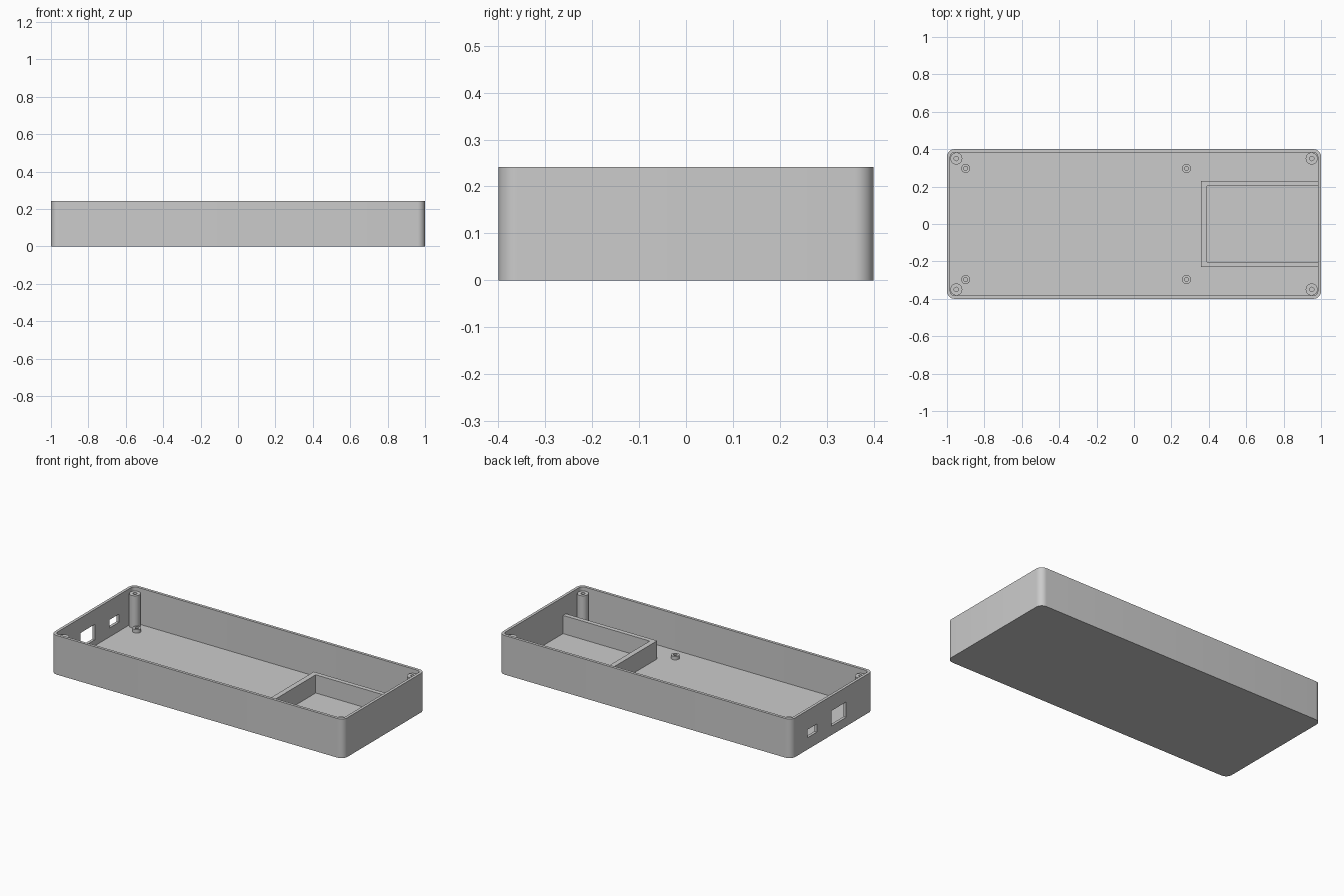
import bpy
import bmesh
from math import cos, sin, pi, radians

cube = bpy.data.objects.get("Cube")
if cube:
    bpy.data.objects.remove(cube, do_unlink=True)

LENGTH, WIDTH, HEIGHT = 2.0, 0.8, 0.242
WALL = 0.0175
CORNER = 0.04

grey = bpy.data.materials.new("plain_grey")
grey.use_nodes = True
colour = (0.6, 0.6, 0.6, 1)
grey.diffuse_color = colour
grey.node_tree.nodes["Principled BSDF"].inputs["Base Color"].default_value = colour


def finish(name, bm):
    """Turn a bmesh into a grey object with sharp edges kept."""
    bmesh.ops.recalc_face_normals(bm, faces=bm.faces)
    mesh = bpy.data.meshes.new(name)
    bm.to_mesh(mesh)
    bm.free()
    mesh.materials.append(grey)
    obj = bpy.data.objects.new(name, mesh)
    bpy.context.collection.objects.link(obj)
    return obj


def select_only(obj):
    bpy.ops.object.select_all(action="DESELECT")
    obj.select_set(True)
    bpy.context.view_layer.objects.active = obj


def smooth(obj):
    select_only(obj)
    bpy.ops.object.shade_smooth_by_angle(angle=radians(30))


def rounded_rect(inset, steps=8):
    """Rounded rectangle outline, inset from the outside of the case."""
    r = CORNER - inset
    cx, cy = LENGTH / 2 - CORNER, WIDTH / 2 - CORNER
    points = []
    for i, (sx, sy) in enumerate([(1, 1), (-1, 1), (-1, -1), (1, -1)]):
        for k in range(steps + 1):
            a = (i + k / steps) * pi / 2
            points.append((sx * cx + r * cos(a), sy * cy + r * sin(a)))
    return points


def stack(name, outlines):
    """Join a series of (outline, z) loops and cap both ends."""
    bm = bmesh.new()
    loops = [[bm.verts.new((x, y, z)) for x, y in pts] for pts, z in outlines]
    n = len(loops[0])
    for a, b in zip(loops, loops[1:]):
        for i in range(n):
            j = (i + 1) % n
            bm.faces.new((a[i], a[j], b[j], b[i]))
    bm.faces.new(loops[0])
    bm.faces.new(loops[-1])
    return finish(name, bm)


def circle(x, y, r, sides=32):
    return [(x + r * cos(2 * pi * i / sides), y + r * sin(2 * pi * i / sides))
            for i in range(sides)]


def post(name, x, y, radius, bore, top, bore_floor):
    """Round post with a blind screw hole."""
    outer, inner = circle(x, y, radius), circle(x, y, bore)
    obj = stack(name, [(outer, WALL - 0.004), (outer, top), (inner, top), (inner, bore_floor)])
    smooth(obj)


def cut_box(target, name, y0, y1, z0, z1):
    """Cut a rectangular opening through the left-hand end wall."""
    x0, x1 = -LENGTH / 2 - 0.05, -LENGTH / 2 + 0.03
    rect = [(x0, y0), (x1, y0), (x1, y1), (x0, y1)]
    cutter = stack(name, [(rect, z0), (rect, z1)])
    cutter.hide_render = True
    mod = target.modifiers.new(name, "BOOLEAN")
    mod.operation = "DIFFERENCE"
    mod.solver = "EXACT"
    mod.object = cutter
    select_only(target)
    bpy.ops.object.modifier_apply(modifier=mod.name)
    bpy.data.objects.remove(cutter, do_unlink=True)


# Open tray with rounded corners
outer, inner = rounded_rect(0), rounded_rect(WALL)
tray = stack("case_tray", [(outer, 0), (outer, HEIGHT), (inner, HEIGHT), (inner, WALL)])

# Port openings in the end wall
cut_box(tray, "large_port", -0.137, 0.005, 0.055, 0.15)
cut_box(tray, "small_port", 0.15, 0.24, 0.073, 0.123)
smooth(tray)

# U-shaped divider around the end compartment
end = LENGTH / 2 - WALL + 0.004
half = [(end, 0.202), (end, 0.23), (0.358, 0.23)]
inner_half = [(0.39, 0.202)]
u_shape = (half + [(x, -y) for x, y in reversed(half)]
           + [(x, -y) for x, y in inner_half] + inner_half)
stack("compartment_divider", [(u_shape, WALL - 0.004), (u_shape, 0.13)])

# Corner screw posts and low board standoffs
for sy, side in ((-1, "front"), (1, "back")):
    for x, end_name in ((-0.95, "right"), (0.95, "left")):
        post(f"screw_post_{side}_{end_name}", x, sy * 0.35, 0.032, 0.012, 0.218, 0.06)
    for x, end_name in ((-0.9, "right"), (0.281, "left")):
        post(f"standoff_{side}_{end_name}", x, sy * 0.297, 0.024, 0.011, 0.039, WALL + 0.001)
